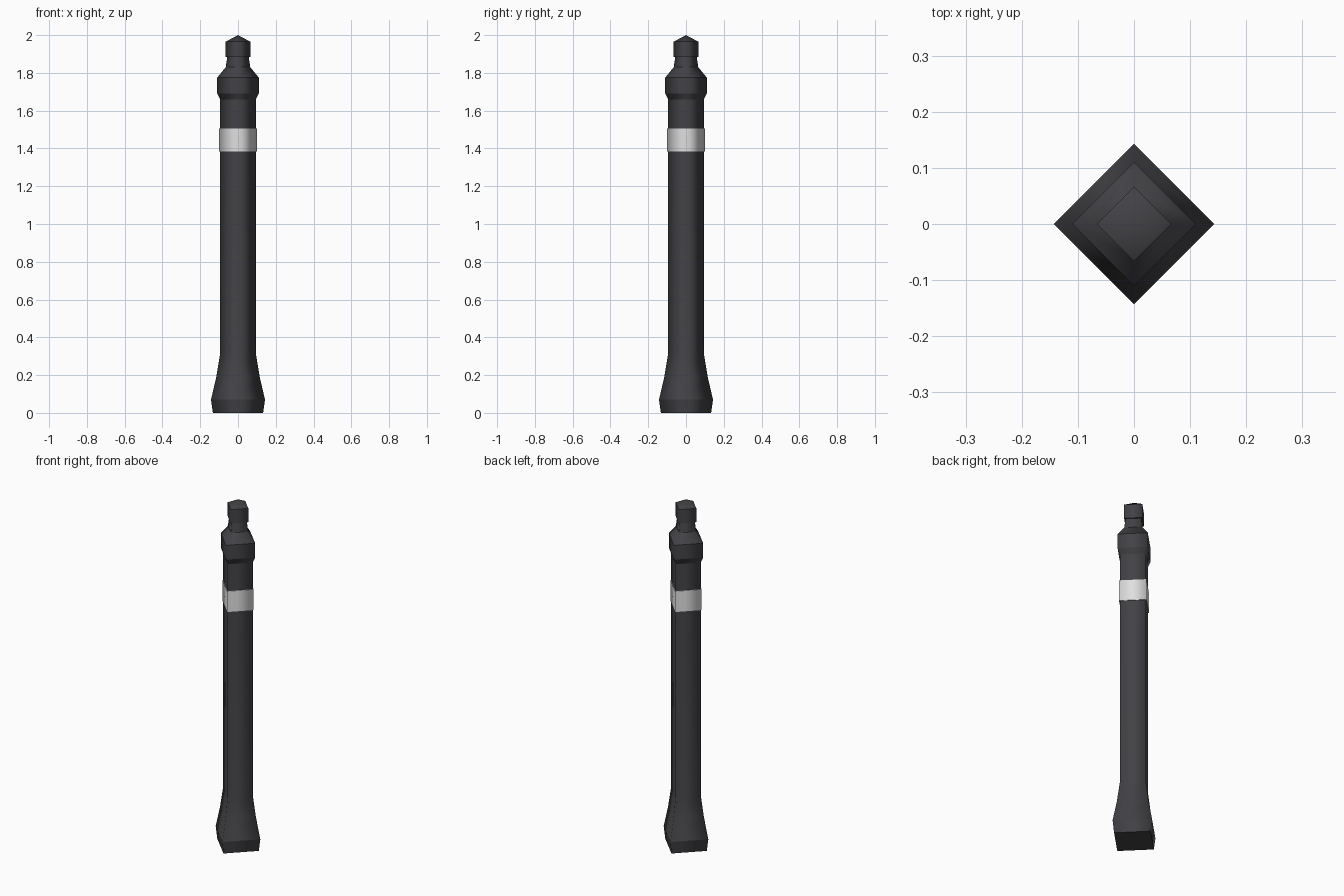
import bpy, bmesh, math

if "Cube" in bpy.data.objects:
    bpy.data.objects.remove(bpy.data.objects["Cube"])


def material(name, rgb):
    m = bpy.data.materials.new(name)
    m.diffuse_color = (*rgb, 1)
    m.use_nodes = True
    m.node_tree.nodes["Principled BSDF"].inputs["Base Color"].default_value = m.diffuse_color
    return m


def lathe(name, profile, mat, sharp_rings=()):
    """Four-sided lathe with corners on the axes; radius 0 gives a point."""
    bm = bmesh.new()
    rings = []
    for r, z in profile:
        n = 4 if r > 0 else 1
        rings.append([bm.verts.new((r * math.cos(i * math.pi / 2),
                                    r * math.sin(i * math.pi / 2), z)) for i in range(n)])
    for a, b in zip(rings, rings[1:]):
        for i in range(4):
            j = (i + 1) % 4
            if len(b) == 1:
                bm.faces.new((a[i], a[j], b[0]))
            else:
                bm.faces.new((a[i], a[j], b[j], b[i]))
    # close the open ends
    bm.faces.new(rings[0][::-1])
    if len(rings[-1]) == 4:
        bm.faces.new(rings[-1])
    # rounded corners in shading, crisp horizontal rings
    for f in bm.faces:
        f.smooth = True
    for k in (0, len(rings) - 1, *sharp_rings):
        if len(rings[k]) == 4:
            for i in range(4):
                bm.edges.get((rings[k][i], rings[k][(i + 1) % 4])).smooth = False
    bm.normal_update()
    me = bpy.data.meshes.new(name)
    bm.to_mesh(me)
    bm.free()
    me.materials.append(mat)
    ob = bpy.data.objects.new(name, me)
    bpy.context.collection.objects.link(ob)
    return ob


iron = material("dark iron", (0.055, 0.055, 0.062))
white = material("reflective white", (0.75, 0.74, 0.75))

# flared foot and straight shaft
lathe("post", [(0.133, 0), (0.143, 0.07), (0.115, 0.19), (0.095, 0.31),
               (0.095, 1.67)], iron, (1,))
# collar tapering into the neck
lathe("collar", [(0.095, 1.66), (0.11, 1.692), (0.11, 1.775), (0.065, 1.83),
                 (0.056, 1.89)], iron, (1, 2, 3))
# pointed cap
lathe("cap", [(0.066, 1.885), (0.066, 1.965), (0, 2.0)], iron, (1,))
# white band
lathe("band", [(0.1, 1.385), (0.1, 1.505)], white)
